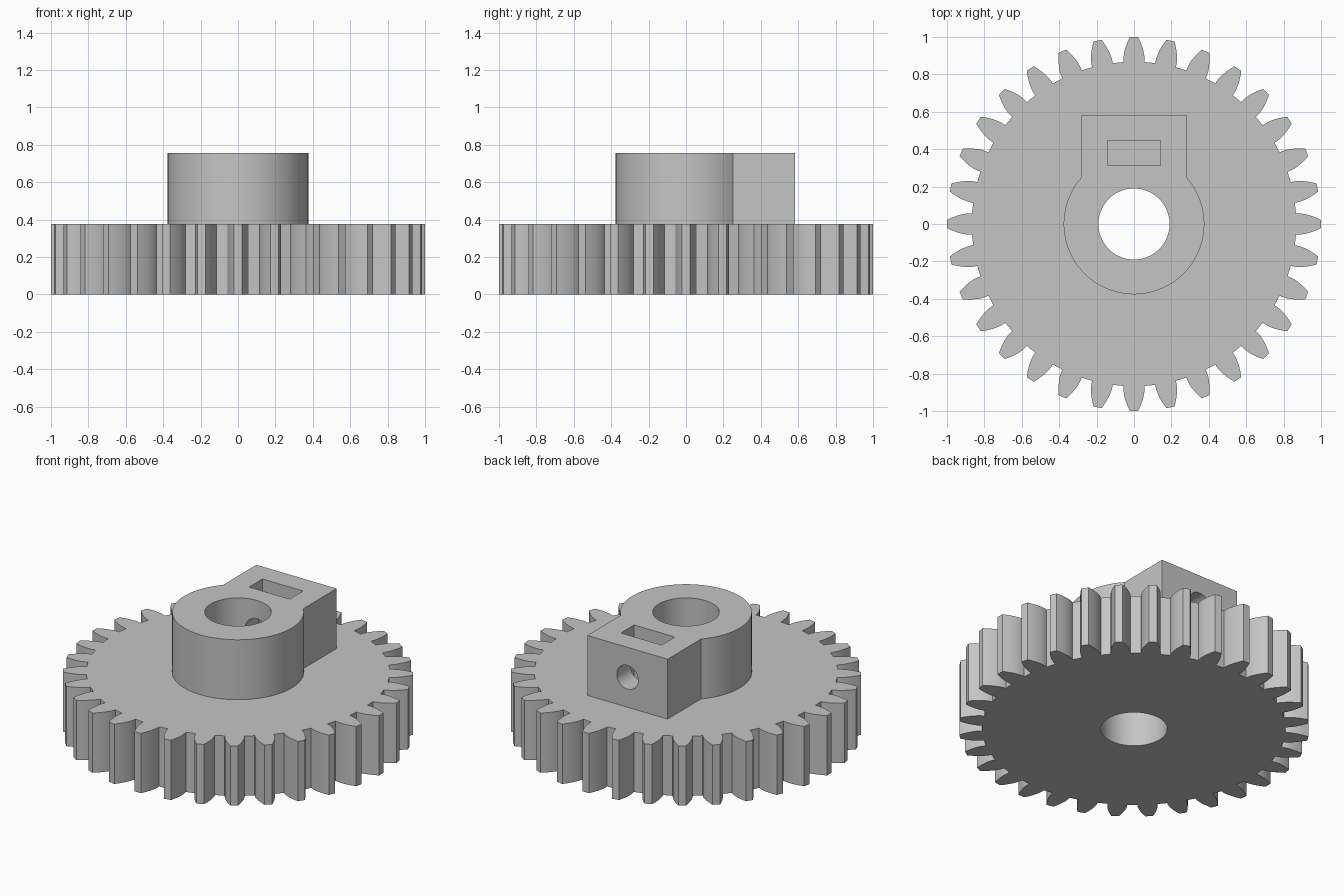
import bpy
import bmesh
import math
from mathutils import Matrix

TEETH = 32
OUTER = 1.0
PITCH_R = OUTER * TEETH / (TEETH + 2)
MODULE = 2 * PITCH_R / TEETH
ROOT_R = PITCH_R - 1.25 * MODULE
PRESSURE = math.radians(20)
BASE_R = PITCH_R * math.cos(PRESSURE)

GEAR_TOP, HUB_TOP = 0.377, 0.755
HUB_R, BORE_R = 0.376, 0.19
BLOCK_X, BLOCK_Y = 0.28, 0.583

cube = bpy.data.objects.get("Cube")
if cube:
    bpy.data.objects.remove(cube, do_unlink=True)

grey = bpy.data.materials.new("plain_grey")
grey.use_nodes = True
grey.diffuse_color = (0.56, 0.56, 0.56, 1)
grey.node_tree.nodes["Principled BSDF"].inputs["Base Color"].default_value = grey.diffuse_color


def polar(r, a):
    return r * math.cos(a), r * math.sin(a)


def arc(r, start, end, steps):
    return [polar(r, start + (end - start) * i / steps) for i in range(steps + 1)]


def prism(name, outline, z0, z1, matrix=None):
    """Closed outline in the xy plane, extruded from z0 to z1."""
    bm = bmesh.new()
    base = bm.faces.new([bm.verts.new((x, y, z0)) for x, y in outline])
    top = bmesh.ops.extrude_face_region(bm, geom=[base])["geom"]
    verts = [v for v in top if isinstance(v, bmesh.types.BMVert)]
    bmesh.ops.translate(bm, verts=verts, vec=(0, 0, z1 - z0))
    bmesh.ops.recalc_face_normals(bm, faces=bm.faces)
    if matrix:
        bm.transform(matrix)
    mesh = bpy.data.meshes.new(name)
    bm.to_mesh(mesh)
    bm.free()
    mesh.materials.append(grey)
    obj = bpy.data.objects.new(name, mesh)
    bpy.context.collection.objects.link(obj)
    return obj


def cut(target, cutter):
    cutter.hide_render = True
    mod = target.modifiers.new("cut", "BOOLEAN")
    mod.operation = "DIFFERENCE"
    mod.solver = "EXACT"
    mod.object = cutter
    bpy.context.view_layer.objects.active = target
    bpy.ops.object.modifier_apply(modifier=mod.name)


def involute(r):
    a = math.acos(min(1, BASE_R / r))
    return math.tan(a) - a


def half_angle(r):
    return math.pi / (2 * TEETH) + involute(PITCH_R) - involute(r)


# Toothed wheel: involute flanks mirrored about each tooth's centre line
radii = [ROOT_R] + [BASE_R + (OUTER - BASE_R) * i / 5 for i in range(6)]
outline = []
for t in range(TEETH):
    mid = 2 * math.pi * t / TEETH
    outline += [polar(r, mid - half_angle(r)) for r in radii]
    outline += [polar(r, mid + half_angle(r)) for r in reversed(radii)]
gear = prism("gear_wheel", outline, 0, GEAR_TOP)

# Round hub with a square clamp block at the back
join = math.acos(BLOCK_X / HUB_R)
hub_outline = arc(HUB_R, math.pi - join, 2 * math.pi + join, 72)
hub_outline += [(BLOCK_X, BLOCK_Y), (-BLOCK_X, BLOCK_Y)]
hub = prism("hub", hub_outline, GEAR_TOP, HUB_TOP)

# Shaft bore through wheel and hub
bore = prism("bore_cutter", arc(BORE_R, 0, 2 * math.pi, 72)[:-1], -0.1, 1)
cut(gear, bore)
cut(hub, bore)

# Nut slot from above
slot = prism("slot_cutter", [(-0.142, 0.313), (0.142, 0.313), (0.142, 0.446), (-0.142, 0.446)], 0.41, 1)
cut(hub, slot)

# Set screw hole from the back of the block into the bore
screw_axis = Matrix.Translation((0, 0, (GEAR_TOP + HUB_TOP) / 2)) @ Matrix.Rotation(-math.pi / 2, 4, "X")
screw = prism("screw_hole_cutter", arc(0.075, 0, 2 * math.pi, 32)[:-1], 0.05, 0.8, screw_axis)
cut(hub, screw)

for cutter in (bore, slot, screw):
    bpy.data.objects.remove(cutter, do_unlink=True)

# Smooth curved walls, crisp edges
for obj in (gear, hub):
    bpy.ops.object.select_all(action="DESELECT")
    obj.select_set(True)
    bpy.context.view_layer.objects.active = obj
    bpy.ops.object.shade_smooth_by_angle(angle=math.radians(25))
